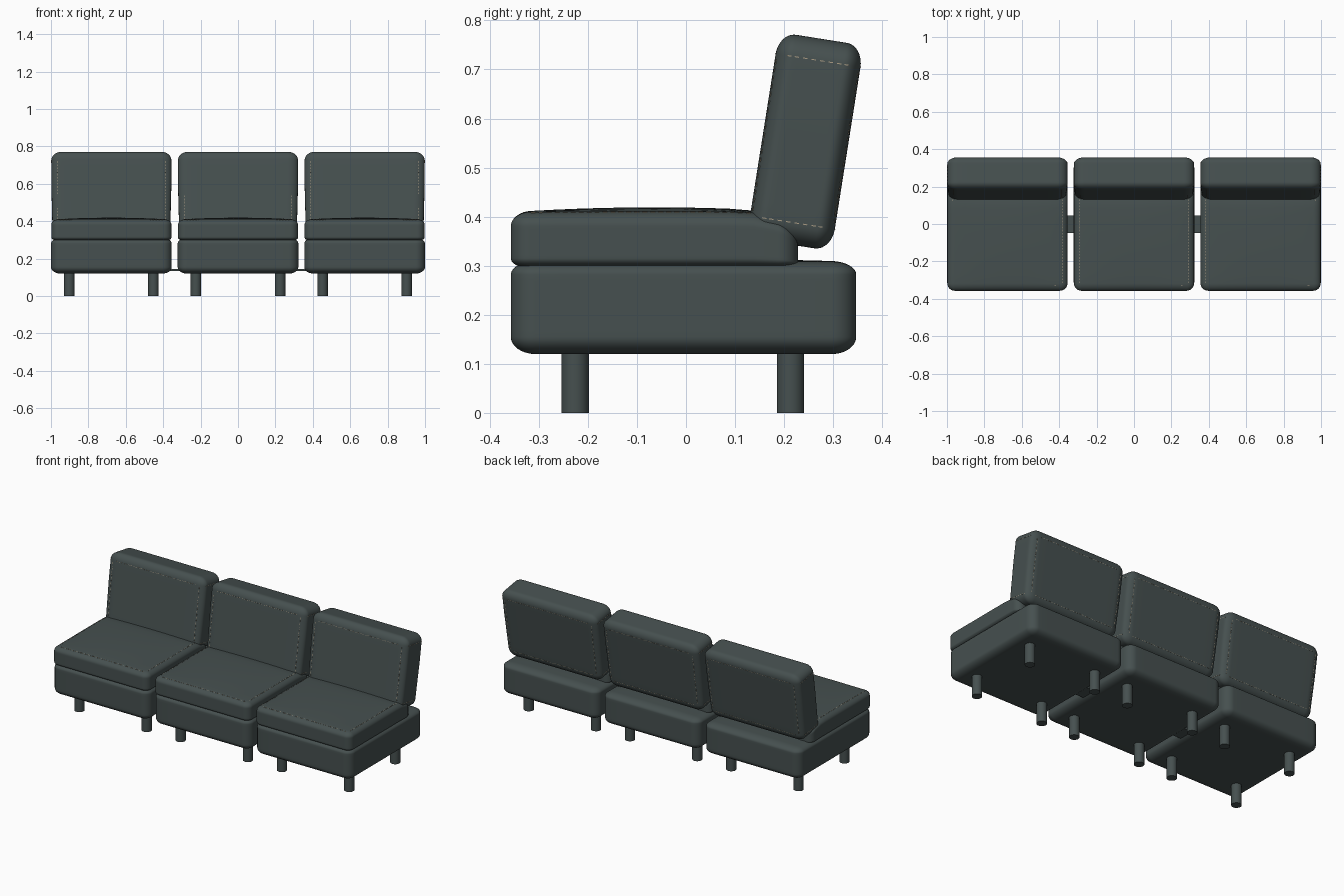
import bpy, bmesh, math
from mathutils import Vector, Matrix
from mathutils.bvhtree import BVHTree

if "Cube" in bpy.data.objects:
    bpy.data.objects.remove(bpy.data.objects["Cube"])


def material(name, rgb):
    m = bpy.data.materials.new(name)
    m.diffuse_color = (*rgb, 1)
    m.use_nodes = True
    m.node_tree.nodes["Principled BSDF"].inputs["Base Color"].default_value = m.diffuse_color
    return m


FABRIC = material("slate fabric", (0.061, 0.080, 0.079))
THREAD = material("tan thread", (0.40, 0.33, 0.23))
K, M = 5, 10          # segments in each rounded corner / in the middle
N = 2 * K + M


def axis_pos(c, h, lo, hi):
    """Grid coordinate -> (inner position, normalised corner offset)."""
    i = round((c + 1) / 2 * N)
    if i < K:
        return -h + lo, -math.tan((K - i) / K * math.pi / 4), lo
    if i > N - K:
        return h - hi, math.tan((i - N + K) / K * math.pi / 4), hi
    return -h + lo + (2 * h - lo - hi) * (i - K) / M, 0.0, hi


def cushion(half, radii, deform=None):
    """Soft box: elliptical rounded edges; radii are (x, y, z bottom, z top)."""
    bm = bmesh.new()
    bmesh.ops.create_cube(bm, size=2)
    bmesh.ops.subdivide_edges(bm, edges=bm.edges[:], cuts=N - 1, use_grid_fill=True)
    pairs = [(radii[0],) * 2, (radii[1],) * 2, (radii[2], radii[3])]
    for v in bm.verts:
        data = [axis_pos(v.co[a], half[a], *pairs[a]) for a in range(3)]
        q = Vector([d[1] for d in data])
        if q.length > 0:
            q *= max(abs(c) for c in q) / q.length
        v.co = [data[a][0] + q[a] * data[a][2] for a in range(3)]
        if deform:
            deform(v.co)
    bmesh.ops.recalc_face_normals(bm, faces=bm.faces[:])
    return bm


def to_mesh(bm, name, mat):
    me = bpy.data.meshes.new(name)
    bm.to_mesh(me)
    me.materials.append(mat)
    return me


def stitches(bm_target, lines, name):
    """Small thread dashes laid on the nearest surface along each line."""
    tree = BVHTree.FromBMesh(bm_target)
    bm = bmesh.new()
    for a, b in lines:
        a, b = Vector(a), Vector(b)
        count = max(1, int((b - a).length / 0.016))
        rot = (b - a).to_track_quat('X', 'Z').to_matrix().to_4x4()
        for i in range(count):
            p = tree.find_nearest(a.lerp(b, (i + 0.5) / count))[0]
            bmesh.ops.create_cube(bm, size=1, matrix=Matrix.Translation(p) @ rot
                                  @ Matrix.Diagonal((0.009, 0.002, 0.002, 1)))
    return to_mesh(bm, name, THREAD)


def place(me, name, loc, tilt=0.0, smooth=True):
    ob = bpy.data.objects.new(name, me)
    bpy.context.collection.objects.link(ob)
    ob.location = loc
    ob.rotation_euler.x = tilt
    if smooth:
        me.shade_smooth()
    return ob


def crown(co, hx, hy, amount):
    return amount * max(0, 1 - (co.x / hx) ** 2) * max(0, 1 - (co.y / hy) ** 2)


# base block
def base_shape(co):
    if co.z > 0:
        co.z += crown(co, 0.3225, 0.352, 0.006)


base_bm = cushion((0.3225, 0.352, 0.094), (0.05, 0.05, 0.035, 0.026), base_shape)
base_me = to_mesh(base_bm, "base", FABRIC)


# seat cushion: crowned top, rear edge rolls down behind the backrest
def seat_shape(co):
    if co.z > 0:
        co.z += crown(co, 0.32, 0.2925, 0.010)
    t = min(1, max(0, (co.y - 0.17) / 0.1225))
    f = 0.5 + 0.5 * math.sqrt(1 - t * t)
    co.z = -0.057 + (co.z + 0.057) * f


seat_bm = cushion((0.321, 0.2925, 0.057), (0.04, 0.04, 0.02, 0.028), seat_shape)
seat_me = to_mesh(seat_bm, "seat", FABRIC)
seat_thread = stitches(seat_bm, [
    ((-0.28, -0.268, 0.06), (0.28, -0.268, 0.06)),
    ((-0.294, -0.255, 0.06), (-0.294, 0.2, 0.06)),
    ((0.294, -0.255, 0.06), (0.294, 0.2, 0.06))], "seat_stitching")


# back cushion: slightly narrower toward the bottom
def back_shape(co):
    co.x *= 1 - 0.02 * max(0, 0.05 - co.z) / 0.25


back_bm = cushion((0.321, 0.0875, 0.212), (0.055, 0.035, 0.045, 0.045), back_shape)
back_me = to_mesh(back_bm, "backrest", FABRIC)
lines = []
for s in (-1, 1):
    for y in (-0.09, 0.09):
        lines.append(((-0.27, y, s * 0.168), (0.27, y, s * 0.168)))
        lines.append(((s * 0.29, y, -0.16), (s * 0.29, y, 0.16)))
    for x in (-0.325, 0.325):
        lines.append(((x, -0.07, s * 0.168), (x, 0.07, s * 0.168)))
back_thread = stitches(back_bm, lines, "backrest_stitching")

# round leg
leg_bm = bmesh.new()
bmesh.ops.create_cone(leg_bm, cap_ends=True, segments=32, radius1=0.028,
                      radius2=0.028, depth=0.14)
leg_me = to_mesh(leg_bm, "leg", FABRIC)

# three identical modules
for n, x in zip(("left", "middle", "right"), (-0.677, 0, 0.677)):
    place(base_me, n + "_base", (x, -0.005, 0.214))
    place(seat_me, n + "_seat", (x, -0.0645, 0.352))
    place(seat_thread, n + "_seat_stitching", (x, -0.0645, 0.352), smooth=False)
    tilt = math.radians(-9)
    place(back_me, n + "_backrest", (x, 0.243, 0.553), tilt)
    place(back_thread, n + "_backrest_stitching", (x, 0.243, 0.553), tilt, False)
    for sx in (-0.225, 0.225):
        for y in (-0.226, 0.213):
            leg = place(leg_me, n + "_leg", (x + sx, y, 0.07), smooth=False)
            bpy.context.view_layer.objects.active = leg
leg_me.shade_smooth()
leg_me.set_sharp_from_angle(angle=math.radians(40))

# flat link plates joining the modules
link_bm = bmesh.new()
bmesh.ops.create_cube(link_bm, size=1, matrix=Matrix.Diagonal((0.16, 0.094, 0.012, 1)))
link_me = to_mesh(link_bm, "link_plate", FABRIC)
for x in (-0.3385, 0.3385):
    place(link_me, "link_plate", (x, -0.002, 0.139), smooth=False)
